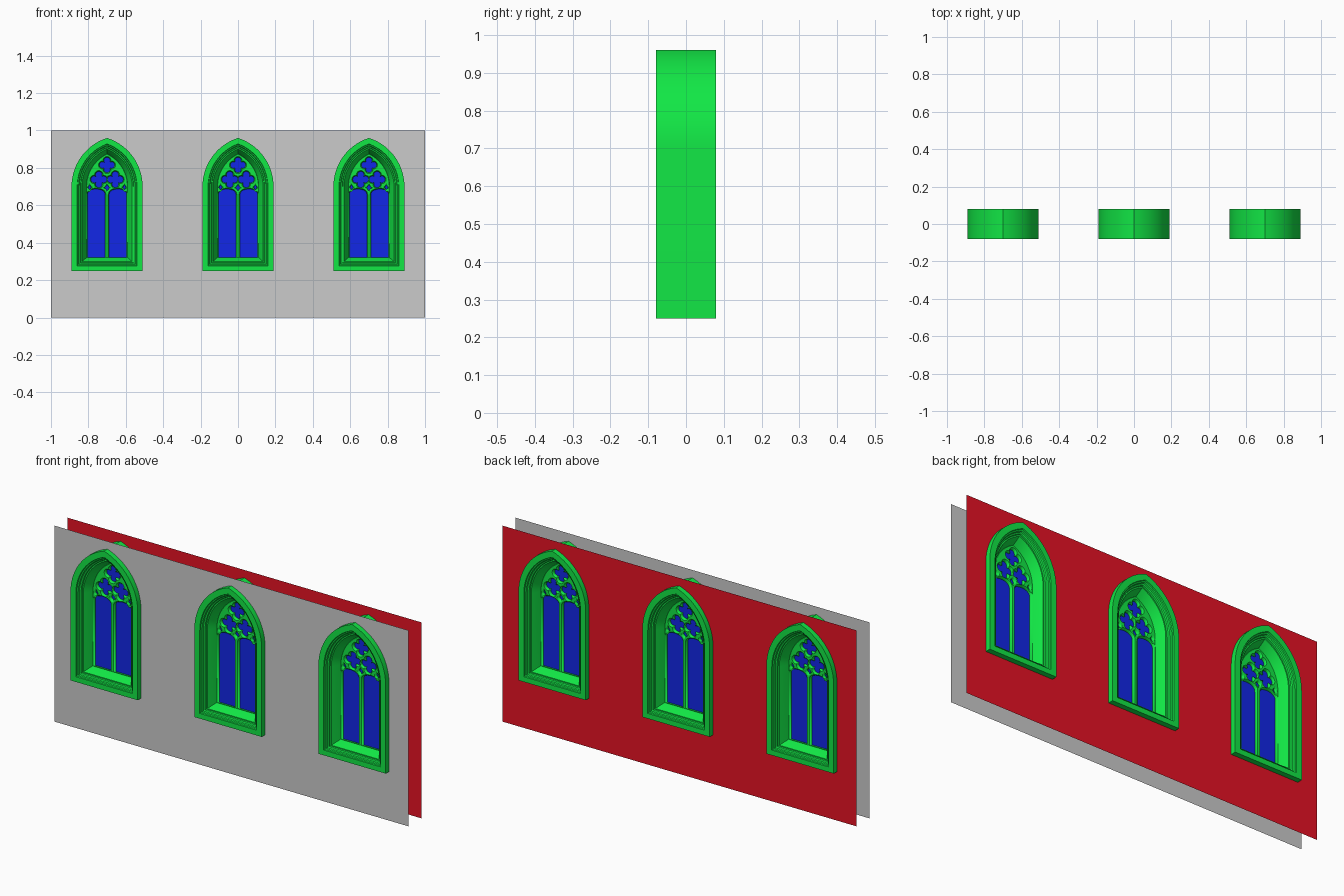
import bpy, bmesh, math

if "Cube" in bpy.data.objects:
    bpy.data.objects.remove(bpy.data.objects["Cube"])

W, Z0, SPRING, R = 0.19, 0.25, 0.70, 0.273   # window half width, sill, arch springing, arch radius
CX = R - W                                    # arch centre offset
WALL_Y, FRAME_Y = 0.053, 0.08


def material(name, rgb):
    m = bpy.data.materials.new(name)
    m.diffuse_color = (*rgb, 1)
    m.use_nodes = True
    m.node_tree.nodes["Principled BSDF"].inputs["Base Color"].default_value = m.diffuse_color
    return m


GREEN = material("green_stone", (0.006, 0.8, 0.06))
BLUE = material("blue_glass", (0.006, 0.02, 0.8))
RED = material("red_wall", (0.8, 0.006, 0.018))


def arch(inset=0.0, n=14):
    """Pointed arch outline, counter-clockwise from bottom left."""
    w, r, z = W - inset, R - inset, Z0 + inset * 0.88
    end = math.acos(CX / r)
    right = [(-CX + r * math.cos(end * i / n), SPRING + r * math.sin(end * i / n))
             for i in range(n + 1)]
    left = [(-x, y) for x, y in reversed(right[:-1])]
    return [(-w, z), (w, z)] + right + left


def lancet(cx, half=0.047, z0=0.317, z1=0.655, rise=0.032, n=14):
    top = [(cx + half * math.cos(math.pi * i / n), z1 + rise * math.sin(math.pi * i / n) ** 0.8)
           for i in range(1, n)]
    return [(cx - half, z0), (cx + half, z0), (cx + half, z1)] + top + [(cx - half, z1)]


def quatrefoil(cx, cz, size, n=10):
    a = size / 2.366
    pts = []
    for k in range(4):
        t = k * math.pi / 2
        for i in range(n):
            p = math.radians(-120 + 240 * i / n)
            x, y = a * (1.366 + math.cos(p)), a * math.sin(p)
            pts.append((cx + x * math.cos(t) - y * math.sin(t),
                        cz + x * math.sin(t) + y * math.cos(t)))
    return pts


def diamond(cx, cz, w, h):
    return [(cx - w, cz), (cx, cz - h), (cx + w, cz), (cx, cz + h)]


def plate(name, loops, y=0.0, depth=0.0, bevel=0.0, mat=None):
    """Flat plate in the xz plane; first loop is the border, the rest are holes."""
    cu = bpy.data.curves.new(name, 'CURVE')
    cu.dimensions = '2D'
    cu.fill_mode = 'BOTH' if depth else 'FRONT'
    cu.extrude, cu.bevel_depth, cu.bevel_resolution, cu.offset = depth, bevel, 0, -bevel
    for pts in loops:
        s = cu.splines.new('POLY')
        s.points.add(len(pts) - 1)
        for p, (x, z) in zip(s.points, pts):
            p.co = (x, z, 0, 1)
        s.use_cyclic_u = True
    ob = bpy.data.objects.new(name, cu)
    ob.location.y = y
    ob.rotation_euler.x = math.pi / 2
    bpy.context.collection.objects.link(ob)
    bpy.ops.object.select_all(action='DESELECT')
    ob.select_set(True)
    bpy.context.view_layer.objects.active = ob
    bpy.ops.object.convert(target='MESH')
    ob = bpy.context.object
    ob.data.materials.clear()
    if mat:
        ob.data.materials.append(mat)
    return ob


def moulded_frame(name, profile):
    """Skin the arch outline through (inset, y) profile steps."""
    bm = bmesh.new()
    rings = [[bm.verts.new((x, y, z)) for x, z in arch(i)] for i, y in profile]
    n = len(rings[0])
    for a, b in zip(rings, rings[1:]):
        for k in range(n):
            bm.faces.new((a[k], a[(k + 1) % n], b[(k + 1) % n], b[k]))
    bmesh.ops.recalc_face_normals(bm, faces=bm.faces)
    me = bpy.data.meshes.new(name)
    bm.to_mesh(me)
    bm.free()
    me.materials.append(GREEN)
    ob = bpy.data.objects.new(name, me)
    bpy.context.collection.objects.link(ob)
    bpy.ops.object.select_all(action='DESELECT')
    ob.select_set(True)
    bpy.context.view_layer.objects.active = ob
    bpy.ops.object.shade_smooth_by_angle(angle=math.radians(25))
    return ob


# Frame: outer rim, stepped mouldings, deep splay; mirrored front to back
half = [(0.080, -0.012), (0.078, -0.018), (0.056, -0.056), (0.050, -0.056), (0.048, -0.063),
        (0.041, -0.066), (0.038, -0.072), (0.032, -0.074), (0.030, -FRAME_Y), (0.0, -FRAME_Y)]
frame = moulded_frame("window_frame", half + [(i, -y) for i, y in reversed(half)])

# Tracery: two lancets under three quatrefoils and small eyelets
holes = [lancet(s * 0.058) for s in (-1, 1)]
holes += [quatrefoil(s * 0.044, 0.738, 0.043) for s in (-1, 1)]
holes += [quatrefoil(0, 0.815, 0.041), diamond(0, 0.694, 0.013, 0.016)]
holes += [diamond(s * 0.093, 0.696, 0.008, 0.014) for s in (-1, 1)]
tracery = plate("window_tracery", [arch(0.076)] + holes, depth=0.009, bevel=0.005, mat=GREEN)

# Glass sheet inside the tracery
glass = plate("window_glass", [arch(0.078)], mat=BLUE)

# Repeat the window along the wall
for part in (frame, tracery, glass):
    for x in (-0.7, 0.7):
        copy = part.copy()
        copy.location.x = x
        bpy.context.collection.objects.link(copy)

# Two wall sheets with window openings
openings = [[(x + dx, z) for x, z in arch()] for dx in (-0.7, 0, 0.7)]
border = [(-1, 0), (1, 0), (1, 1), (-1, 1)]
plate("front_wall", [border] + openings, y=-WALL_Y)
plate("back_wall", [border] + openings, y=WALL_Y, mat=RED)
